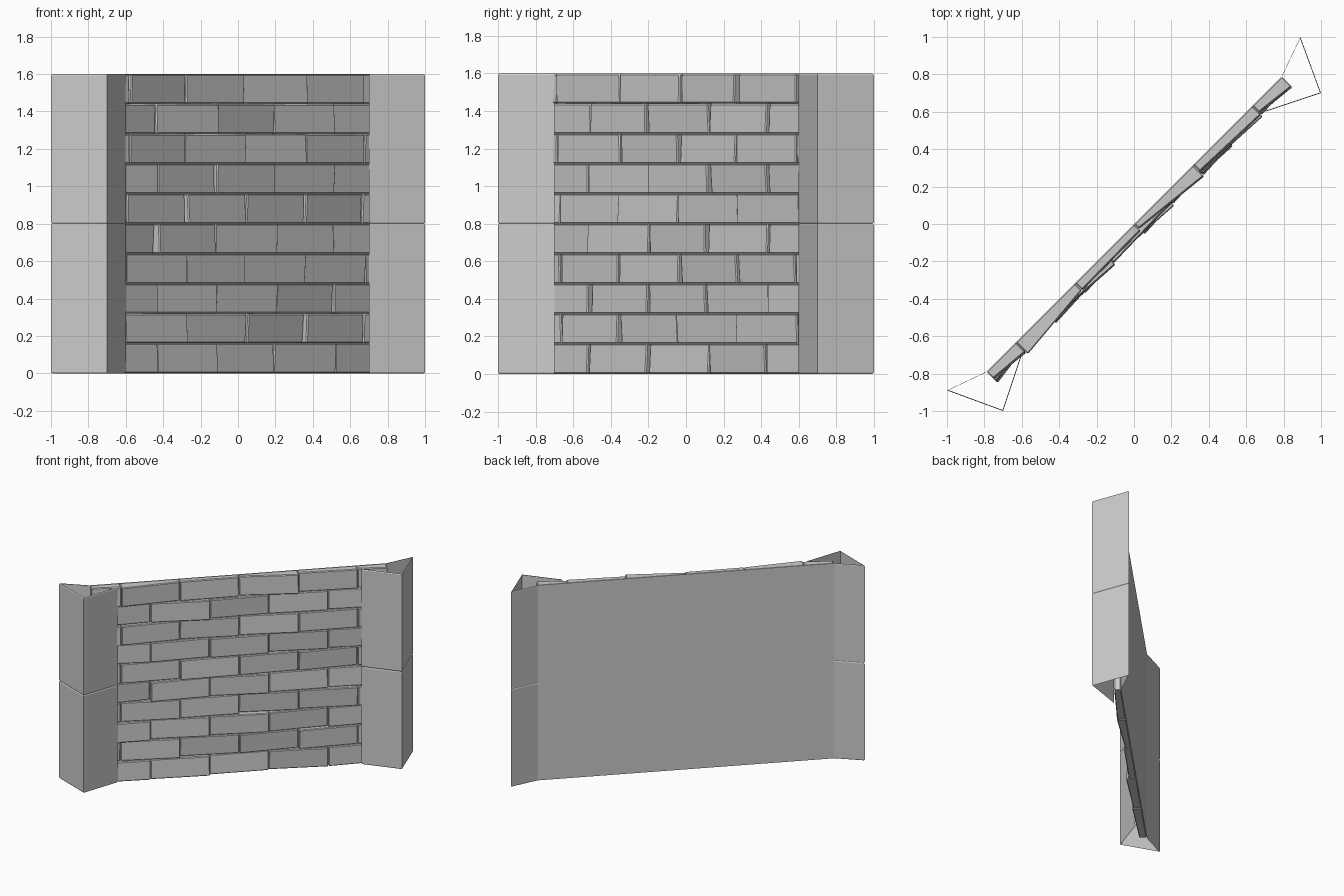
import bpy, bmesh, math, random

if "Cube" in bpy.data.objects:
    bpy.data.objects.remove(bpy.data.objects["Cube"])

random.seed(5)
H = 1.6              # wall height
ROWS = 10
HALF = 1.117         # half length of the wall
BRICK = 0.447        # brick length
TURN = math.radians(45)   # the wall stands diagonally


def add_object(name, bm):
    mesh = bpy.data.meshes.new(name)
    bm.to_mesh(mesh)
    bm.free()
    ob = bpy.data.objects.new(name, mesh)
    bpy.context.collection.objects.link(ob)
    ob.rotation_euler.z = TURN
    return ob


def add_brick(bm, u0, u1, z0, z1, left, right, pitch):
    """Box whose front face is tilted by different end depths."""
    g = 0.001
    u0, u1, z0, z1 = u0 + g, u1 - g, z0 + g, z1 - g
    back = [bm.verts.new((u, -0.001, z)) for u, z in ((u0, z0), (u1, z0), (u1, z1), (u0, z1))]
    depths = (left + pitch, right + pitch, right - pitch, left - pitch)
    front = [bm.verts.new((b.co.x, -d, b.co.z)) for b, d in zip(back, depths)]
    bm.faces.new(front)
    bm.faces.new(back[::-1])
    for i in range(4):
        j = (i + 1) % 4
        bm.faces.new((back[i], back[j], front[j], front[i]))


# brick courses in running bond
top_depths = [(0.055, 0.075), (0.088, 0.05), (0.055, 0.05), (0.036, 0.084), (0.05, 0.066), (0.05, 0.075)]
rh = H / ROWS
for r in range(ROWS):
    bm = bmesh.new()
    shift = BRICK / 2 if r % 2 == 0 else 0
    joints = [k * BRICK + shift for k in range(-3, 3)]
    cuts = [-HALF] + [u for u in joints if abs(u) < HALF - 0.05] + [HALF]
    for i, (a, b) in enumerate(zip(cuts, cuts[1:])):
        mid = random.uniform(0.052, 0.068)
        yaw = random.uniform(-0.016, 0.016)
        left, right = mid - yaw, mid + yaw
        if r == ROWS - 1:
            left, right = top_depths[i]
        add_brick(bm, a, b, r * rh, (r + 1) * rh, left, right, random.uniform(-0.006, 0.006))
    ob = add_object(f"brick_course_{r + 1}", bm)
    bev = ob.modifiers.new("worn_edges", "BEVEL")
    bev.width = 0.006
    bev.segments = 1

# flat back of the wall
bm = bmesh.new()
bm.faces.new([bm.verts.new(p) for p in ((HALF, 0, 0), (-HALF, 0, 0), (-HALF, 0, H), (HALF, 0, H))])
add_object("wall_back", bm)

# angular end pillars: open shells of two stacked blocks with chamfered seams
PROFILE = [(1.117, 0.0), (1.336, 0.078), (1.202, -0.212), (0.919, -0.071)]
CX, CY = 1.15, -0.05
RINGS = [(0, 0.965), (0.007, 1), (0.793, 1), (0.8, 0.965), (0.807, 1), (H - 0.007, 1), (H, 0.965)]
for side, name in ((1, "right_pillar"), (-1, "left_pillar")):
    bm = bmesh.new()
    rings = []
    for z, s in RINGS:
        rings.append([bm.verts.new((side * (CX + (x - CX) * s), CY + (y - CY) * s, z)) for x, y in PROFILE])
    for lo, hi in zip(rings, rings[1:]):
        for i in range(3):
            quad = [lo[i + 1], lo[i], hi[i], hi[i + 1]]
            bm.faces.new(quad if side == 1 else quad[::-1])
    add_object(name, bm)
